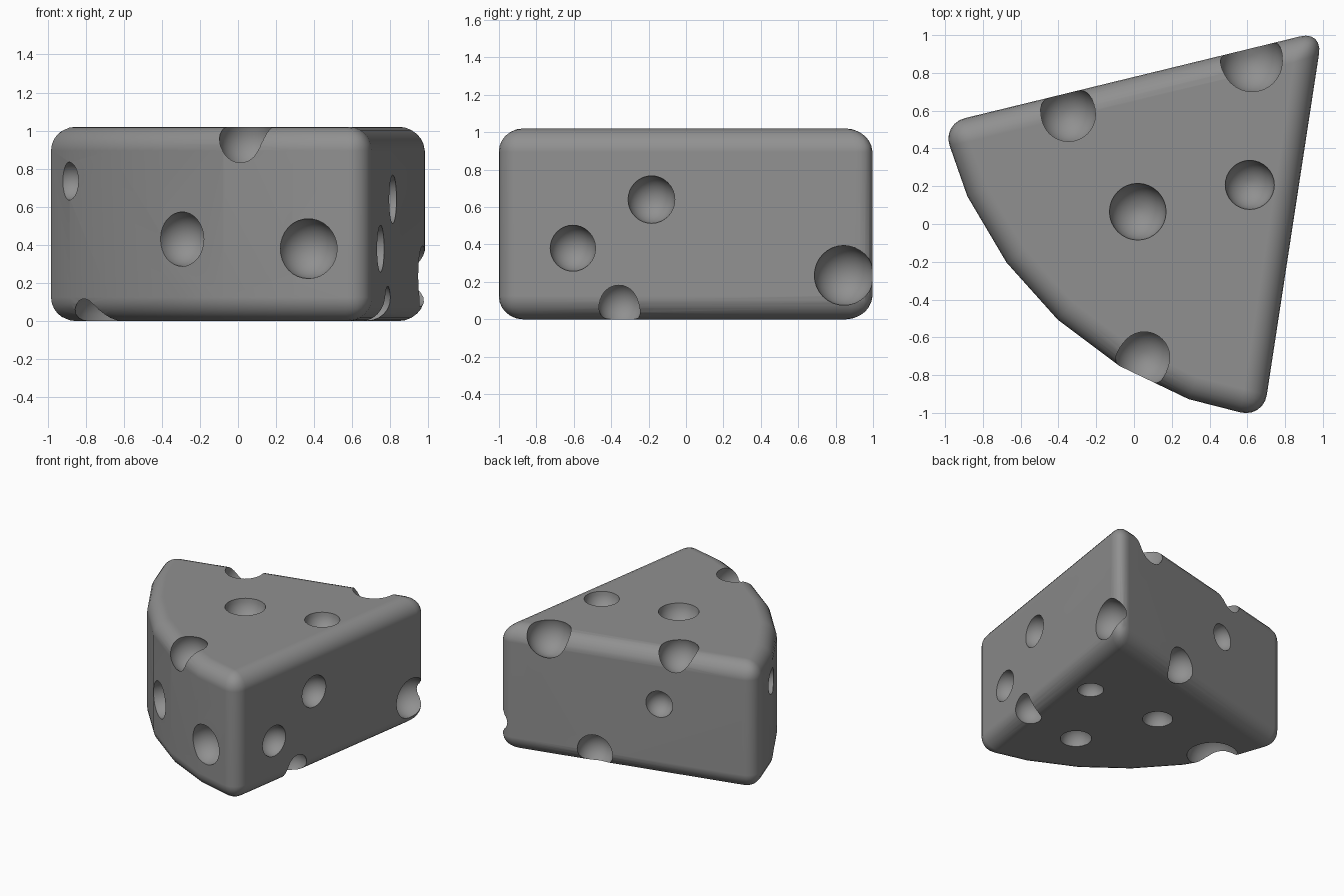
import bpy, bmesh
from math import radians, cos, sin
from mathutils import Matrix

if "Cube" in bpy.data.objects:
    bpy.data.objects.remove(bpy.data.objects["Cube"])

HEIGHT = 1.02
APEX = (0.998, 1.022)
RADIUS = 2.074
START, END, STEPS = 193.7, 261.3, 6


def add_object(name, bm):
    mesh = bpy.data.meshes.new(name)
    bm.to_mesh(mesh)
    bm.free()
    obj = bpy.data.objects.new(name, mesh)
    bpy.context.collection.objects.link(obj)
    return obj


# Wedge: pie-slice outline extruded upwards
bm = bmesh.new()
outline = [APEX]
for i in range(STEPS + 1):
    a = radians(START + (END - START) * i / STEPS)
    outline.append((APEX[0] + RADIUS * cos(a), APEX[1] + RADIUS * sin(a)))
base = bm.faces.new([bm.verts.new((x, y, 0)) for x, y in outline])
ext = bmesh.ops.extrude_face_region(bm, geom=[base])
top = [v for v in ext["geom"] if isinstance(v, bmesh.types.BMVert)]
bmesh.ops.translate(bm, verts=top, vec=(0, 0, HEIGHT))
bmesh.ops.recalc_face_normals(bm, faces=bm.faces)
wedge = add_object("cheese_wedge", bm)

# Holes: x, y, z, radius
holes = [
    # top face and top edges
    (-0.347, 0.58, 0.97, 0.152), (0.625, 0.86, 0.97, 0.168),
    (0.02, 0.065, 1.02, 0.15), (0.613, 0.207, 1.02, 0.13),
    (0.055, -0.705, 0.948, 0.153),
    # right face
    (0.814, -0.185, 0.64, 0.127), (0.749, -0.605, 0.38, 0.123),
    (0.725, -0.35, 0.08, 0.12), (0.957, 0.845, 0.235, 0.16),
    # curved rind
    (-0.887, 0.16, 0.735, 0.10), (-0.29, -0.585, 0.43, 0.143),
    (0.37, -0.945, 0.38, 0.157), (-0.68, 0.10, 0.0, 0.19),
    # back face
    (-0.26, 0.715, 0.59, 0.106), (0.24, 0.82, 0.115, 0.14),
    # underside
    (0.643, 0.262, 0.0, 0.098), (-0.02, 0.25, 0.0, 0.113),
    (0.26, -0.364, 0.0, 0.117),
]
bm = bmesh.new()
for x, y, z, r in holes:
    bmesh.ops.create_uvsphere(bm, u_segments=32, v_segments=16, radius=r,
                              matrix=Matrix.Translation((x, y, z)))
cutter = add_object("hole_cutter", bm)
cutter.hide_render = True

# Dark material
mat = bpy.data.materials.new("dark_grey")
mat.diffuse_color = (0.28, 0.28, 0.28, 1)
mat.use_nodes = True
mat.node_tree.nodes["Principled BSDF"].inputs["Base Color"].default_value = mat.diffuse_color
wedge.data.materials.append(mat)
cutter.data.materials.append(mat)

# Round the outer edges, then cut the holes
bevel = wedge.modifiers.new("round_edges", 'BEVEL')
bevel.width = 0.125
bevel.segments = 6
bevel.limit_method = 'ANGLE'
bevel.angle_limit = radians(30)
cut = wedge.modifiers.new("holes", 'BOOLEAN')
cut.operation = 'DIFFERENCE'
cut.solver = 'EXACT'
cut.object = cutter

bpy.ops.object.select_all(action='DESELECT')
wedge.select_set(True)
bpy.context.view_layer.objects.active = wedge
for name in ("round_edges", "holes"):
    bpy.ops.object.modifier_apply(modifier=name)
bpy.data.objects.remove(cutter, do_unlink=True)

# Smooth shading with crisp hole rims
bpy.ops.object.shade_smooth_by_angle(angle=radians(30))
weighted = wedge.modifiers.new("clean_normals", 'WEIGHTED_NORMAL')
weighted.keep_sharp = True
